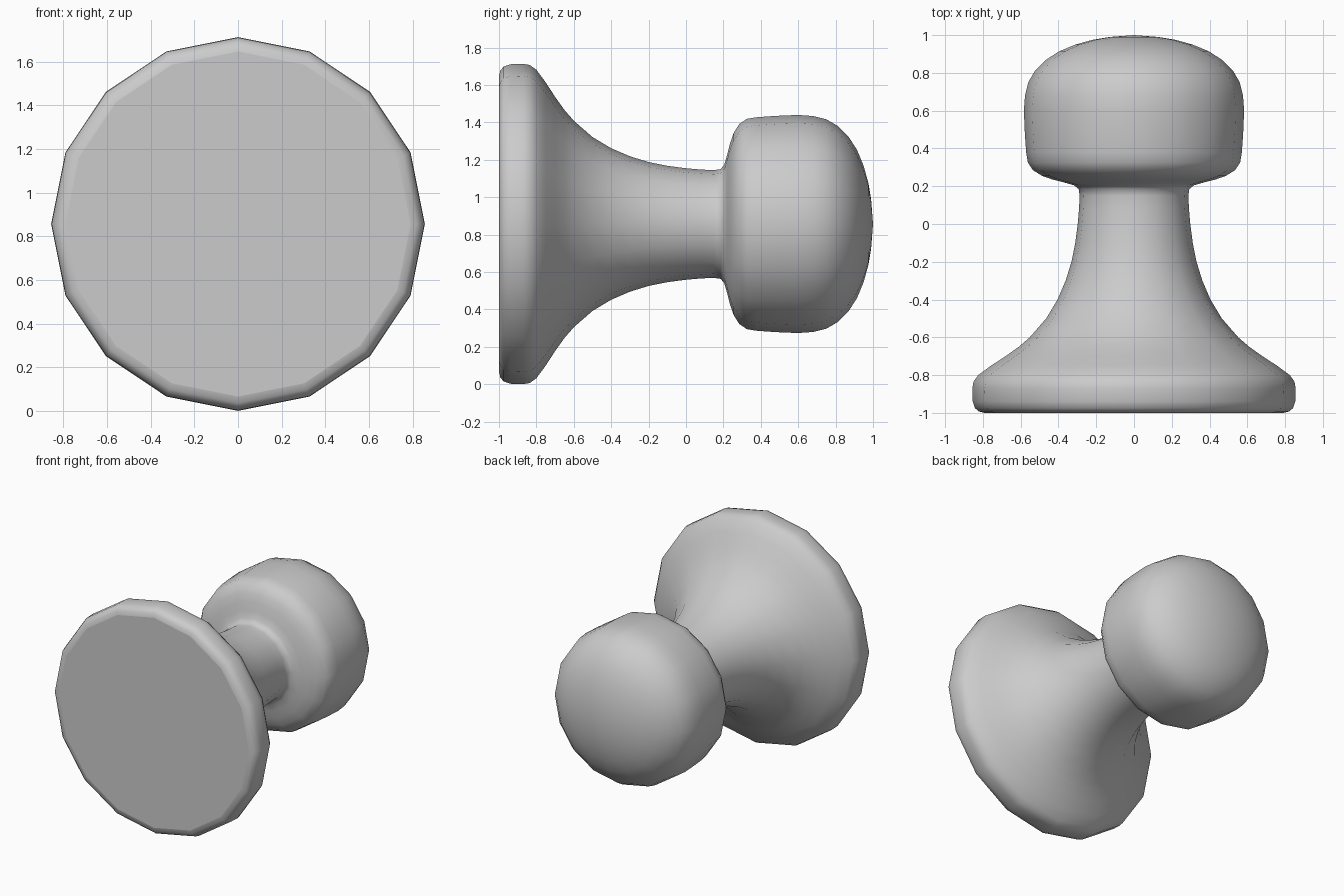
import bpy, bmesh
from math import sin, cos, pi

if "Cube" in bpy.data.objects:
    bpy.data.objects.remove(bpy.data.objects["Cube"])

SIDES = 16
AXIS_Z = 0.857

# (y, radius) profile from the flat front disc to the domed back
profile = [
    (-1.0, 0.79), (-0.993, 0.82), (-0.975, 0.842), (-0.94, 0.854), (-0.87, 0.856),
    (-0.835, 0.85), (-0.80, 0.825), (-0.75, 0.757), (-0.70, 0.68), (-0.65, 0.61),
    (-0.60, 0.552), (-0.50, 0.465), (-0.40, 0.405), (-0.30, 0.362), (-0.20, 0.331),
    (-0.10, 0.311), (0.0, 0.298), (0.08, 0.291), (0.15, 0.288), (0.185, 0.293),
    (0.205, 0.318), (0.22, 0.37), (0.235, 0.43), (0.255, 0.487), (0.285, 0.535),
    (0.325, 0.562), (0.38, 0.571), (0.48, 0.578), (0.60, 0.583), (0.68, 0.577),
    (0.75, 0.56), (0.81, 0.525), (0.87, 0.465), (0.915, 0.395), (0.95, 0.31),
    (0.975, 0.22), (0.99, 0.13),
]

bm = bmesh.new()
rings = []
for y, r in profile:
    rings.append([bm.verts.new((r * sin(2 * pi * i / SIDES), y,
                                AXIS_Z + r * cos(2 * pi * i / SIDES)))
                  for i in range(SIDES)])

# Lathed side wall
for a, b in zip(rings, rings[1:]):
    for i in range(SIDES):
        j = (i + 1) % SIDES
        bm.faces.new((a[i], a[j], b[j], b[i]))

# Flat front cap and domed back tip
bm.faces.new(rings[0])
tip = bm.verts.new((0, 1.0, AXIS_Z))
for i in range(SIDES):
    bm.faces.new((rings[-1][i], rings[-1][(i + 1) % SIDES], tip))

bmesh.ops.recalc_face_normals(bm, faces=bm.faces)
for f in bm.faces:
    f.smooth = len(f.verts) <= 4
# Keep the front disc crisp
for e in bm.edges:
    if any(len(f.verts) > 4 for f in e.link_faces):
        e.smooth = False

mesh = bpy.data.meshes.new("knob")
bm.to_mesh(mesh)
bm.free()
knob = bpy.data.objects.new("knob", mesh)
bpy.context.collection.objects.link(knob)
